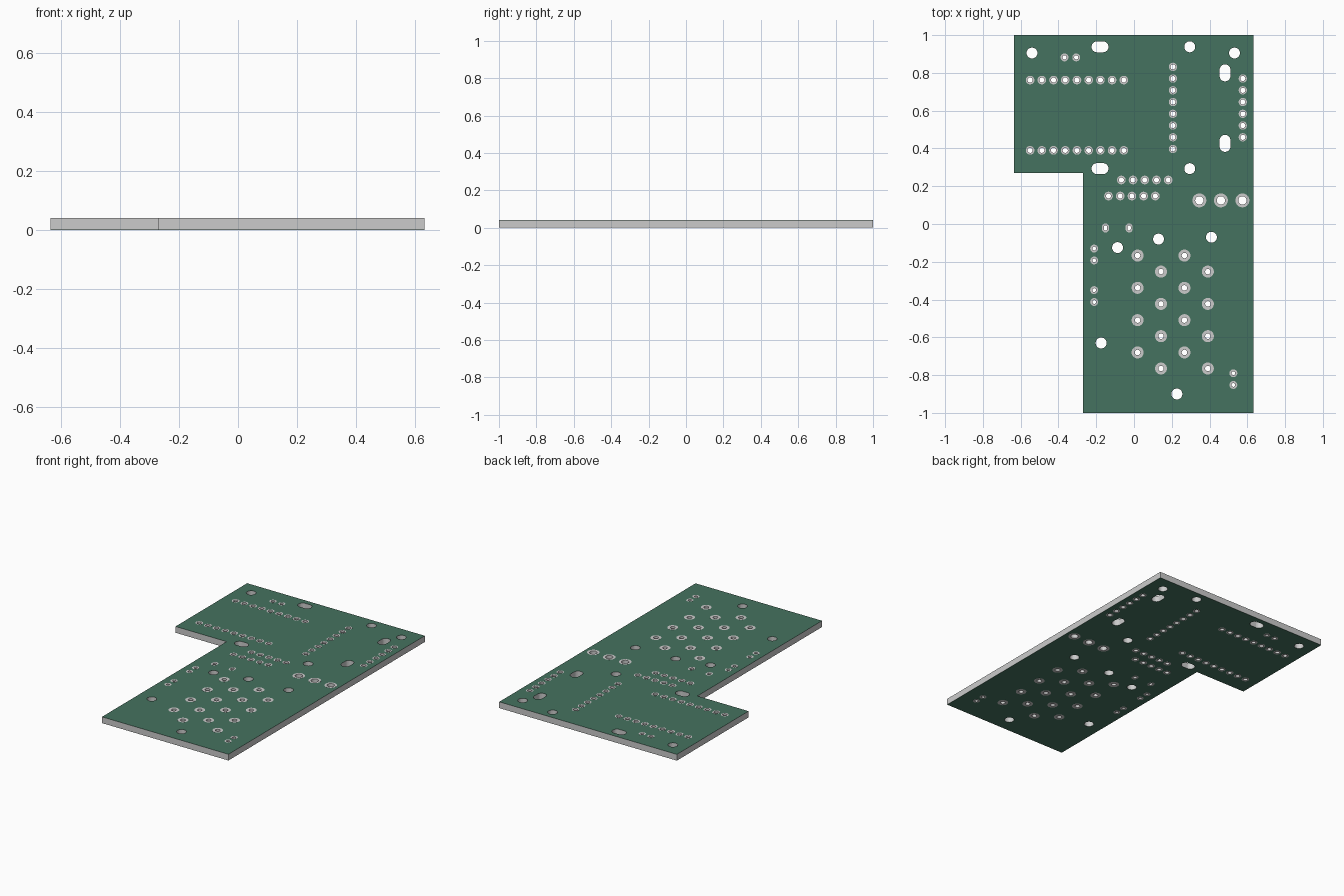
import bpy, bmesh, math

if "Cube" in bpy.data.objects:
    bpy.data.objects.remove(bpy.data.objects["Cube"])

THICK = 0.041   # whole board
SKIN = 0.001    # coloured mask layers
OUTLINE = [(-0.635, 1), (-0.635, 0.27), (-0.27, 0.27), (-0.27, -1), (0.632, -1), (0.632, 1)]


def loop(x, y, r, dx=0.0, dy=0.0, n=24):
    """Round or slotted outline; dx, dy are half the straight slot length."""
    pts = []
    for i in range(n):
        a = 2 * math.pi * (i + 0.5) / n
        c, s = math.cos(a), math.sin(a)
        pts.append((x + r * c + math.copysign(dx, c), y + r * s + math.copysign(dy, s)))
    return pts


def plate(name, loops, z0, z1, mat=None):
    """Filled flat plate; nested loops become holes."""
    cu = bpy.data.curves.new(name, 'CURVE')
    cu.dimensions = '2D'
    cu.fill_mode = 'BOTH'
    cu.extrude = (z1 - z0) / 2
    for pts in loops:
        sp = cu.splines.new('POLY')
        sp.points.add(len(pts) - 1)
        for p, (x, y) in zip(sp.points, pts):
            p.co = (x, y, 0, 1)
        sp.use_cyclic_u = True
    tmp = bpy.data.objects.new(name + "_curve", cu)
    bpy.context.collection.objects.link(tmp)
    dg = bpy.context.evaluated_depsgraph_get()
    me = bpy.data.meshes.new_from_object(tmp.evaluated_get(dg))
    bpy.data.objects.remove(tmp)
    bm = bmesh.new()
    bm.from_mesh(me)
    bmesh.ops.remove_doubles(bm, verts=bm.verts, dist=1e-5)
    bmesh.ops.translate(bm, verts=bm.verts, vec=(0, 0, (z0 + z1) / 2))
    bmesh.ops.recalc_face_normals(bm, faces=bm.faces)
    for f in bm.faces:
        f.smooth = False
    bm.to_mesh(me)
    bm.free()
    me.materials.clear()
    if mat:
        me.materials.append(mat)
    ob = bpy.data.objects.new(name, me)
    bpy.context.collection.objects.link(ob)
    return ob


def line(a, b, n):
    return [(a[0] + (b[0] - a[0]) * i / (n - 1), a[1] + (b[1] - a[1]) * i / (n - 1)) for i in range(n)]


# bare mounting holes and slots
R = 0.029
holes = [loop(x, y, R) for x, y in [
    (-0.54, 0.905), (0.532, 0.905), (0.295, 0.938), (0.295, 0.293), (-0.087, -0.125),
    (0.13, -0.08), (0.41, -0.07), (-0.174, -0.63), (0.227, -0.9)]]
holes += [loop(-0.18, y, R, dx=0.016) for y in (0.938, 0.293)]
holes += [loop(0.482, y, R, dy=0.016) for y in (0.80, 0.427)]

# plated pads: (x, y, outer radius, hole radius, half slot length)
pads = []


def add(points, ro, ri, dy=0.0):
    pads.extend((x, y, ro, ri, dy) for x, y in points)


# header rows and columns
for y in (0.762, 0.39):
    add(line((-0.55, y), (-0.054, y), 9), 0.023, 0.0135)
add(line((0.206, 0.832), (0.206, 0.397), 8), 0.022, 0.0135)
add(line((0.576, 0.77), (0.576, 0.459), 6), 0.022, 0.0135)
add(line((-0.067, 0.233), (0.181, 0.233), 5), 0.023, 0.0135)
add(line((-0.135, 0.148), (0.113, 0.148), 5), 0.023, 0.0135)
# switch pads
add(line((0.346, 0.125), (0.574, 0.125), 3), 0.037, 0.022)
# two-pin pads
add([(-0.368, 0.882), (-0.306, 0.882)], 0.021, 0.011)
add([(-0.211, y) for y in (-0.13, -0.193, -0.35, -0.413)], 0.021, 0.01)
add([(0.526, -0.79), (0.526, -0.852)], 0.021, 0.01)
add([(-0.151, -0.021), (-0.026, -0.021)], 0.019, 0.009, 0.005)
# staggered socket grid
for x, y in ((0.019, -0.167), (0.267, -0.167), (0.143, -0.252), (0.391, -0.252)):
    add(line((x, y), (x, y - 0.513), 4), 0.032, 0.0145)

outer = [loop(x, y, ro, dy=d) for x, y, ro, ri, d in pads]
inner = [loop(x, y, ri, dy=d) for x, y, ro, ri, d in pads]

green = bpy.data.materials.new("board_green")
green.diffuse_color = (0.06, 0.17, 0.115, 1)
green.use_nodes = True
green.node_tree.nodes["Principled BSDF"].inputs["Base Color"].default_value = green.diffuse_color

# core, coloured skins and pad rings on both faces
plate("board_core", [OUTLINE] + holes + inner, SKIN, THICK - SKIN)
plate("top_mask", [OUTLINE] + holes + outer, THICK - SKIN, THICK - SKIN * 0.3, green)
plate("bottom_mask", [OUTLINE] + holes + outer, SKIN * 0.3, SKIN, green)
plate("top_pads", outer + inner, THICK - SKIN, THICK)
plate("bottom_pads", outer + inner, 0, SKIN)
